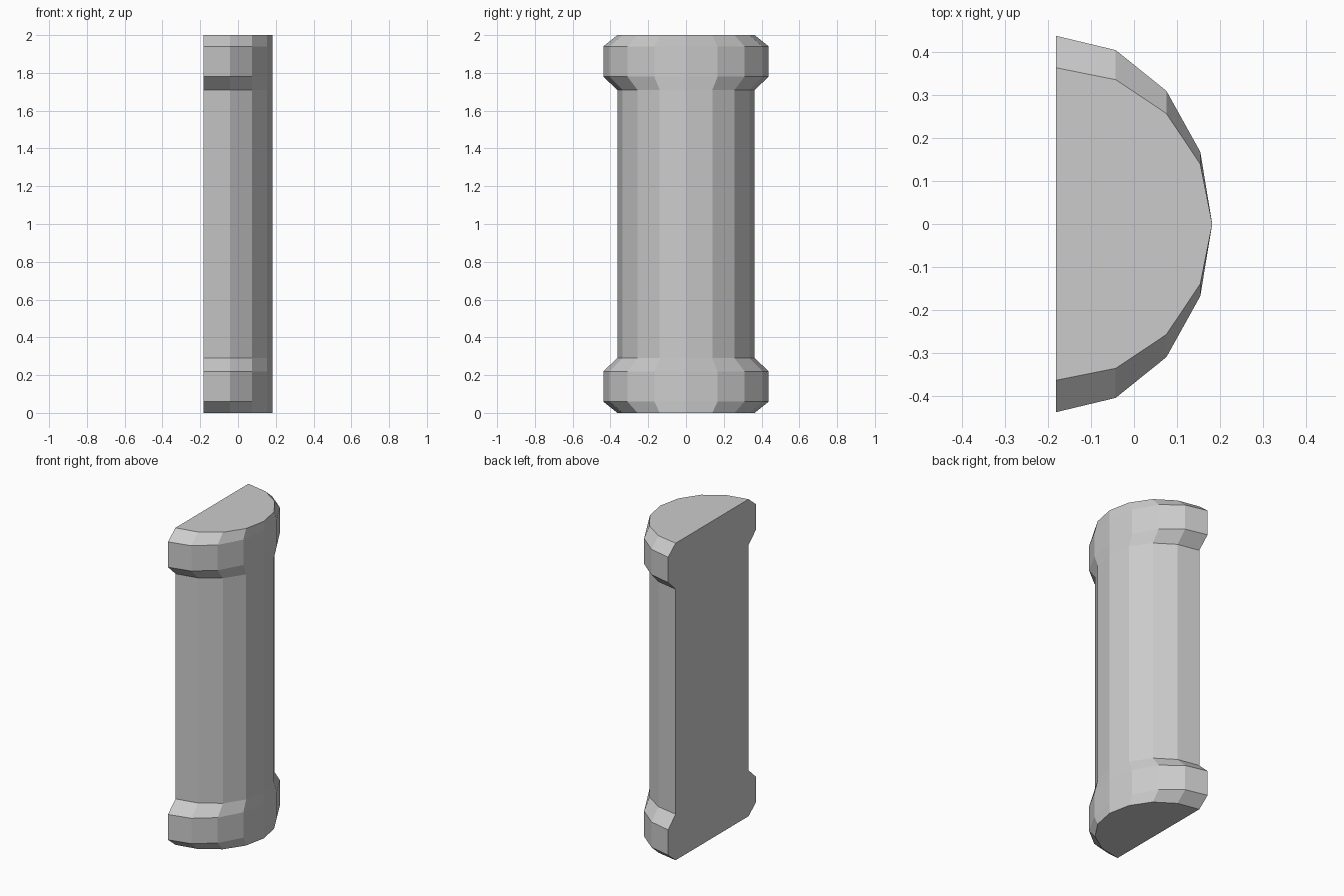
import bpy, bmesh
from math import sin, cos, pi

if "Cube" in bpy.data.objects:
    bpy.data.objects.remove(bpy.data.objects["Cube"])

DEPTH, HALF_WIDTH, BACK_X = 0.364, 0.438, -0.182
NECK = 0.83          # sideways scale of the shaft and end chamfers
STEPS = 8            # flat facets around the half-round front

# Height and sideways scale of each ring, lower half
lower = [(0, NECK), (0.06, 1), (0.22, 1), (0.29, NECK)]
levels = lower + [(2 - z, s) for z, s in reversed(lower)]

# Half-column: stacked half-ellipse rings
bm = bmesh.new()
rings = []
for z, s in levels:
    ring = []
    for i in range(STEPS + 1):
        a = -pi / 2 + pi * i / STEPS
        ring.append(bm.verts.new((BACK_X + DEPTH * cos(a), HALF_WIDTH * s * sin(a), z)))
    rings.append(ring)

# Curved front facets
for lo, hi in zip(rings, rings[1:]):
    for i in range(STEPS):
        bm.faces.new((lo[i], lo[i + 1], hi[i + 1], hi[i]))

# Bottom, top and flat back
bm.faces.new(rings[0][::-1])
bm.faces.new(rings[-1])
for lo, hi in zip(rings, rings[1:]):
    bm.faces.new((lo[-1], lo[0], hi[0], hi[-1]))
bmesh.ops.recalc_face_normals(bm, faces=bm.faces)

mesh = bpy.data.meshes.new("half_column")
bm.to_mesh(mesh)
bm.free()
bpy.context.collection.objects.link(bpy.data.objects.new("half_column", mesh))
